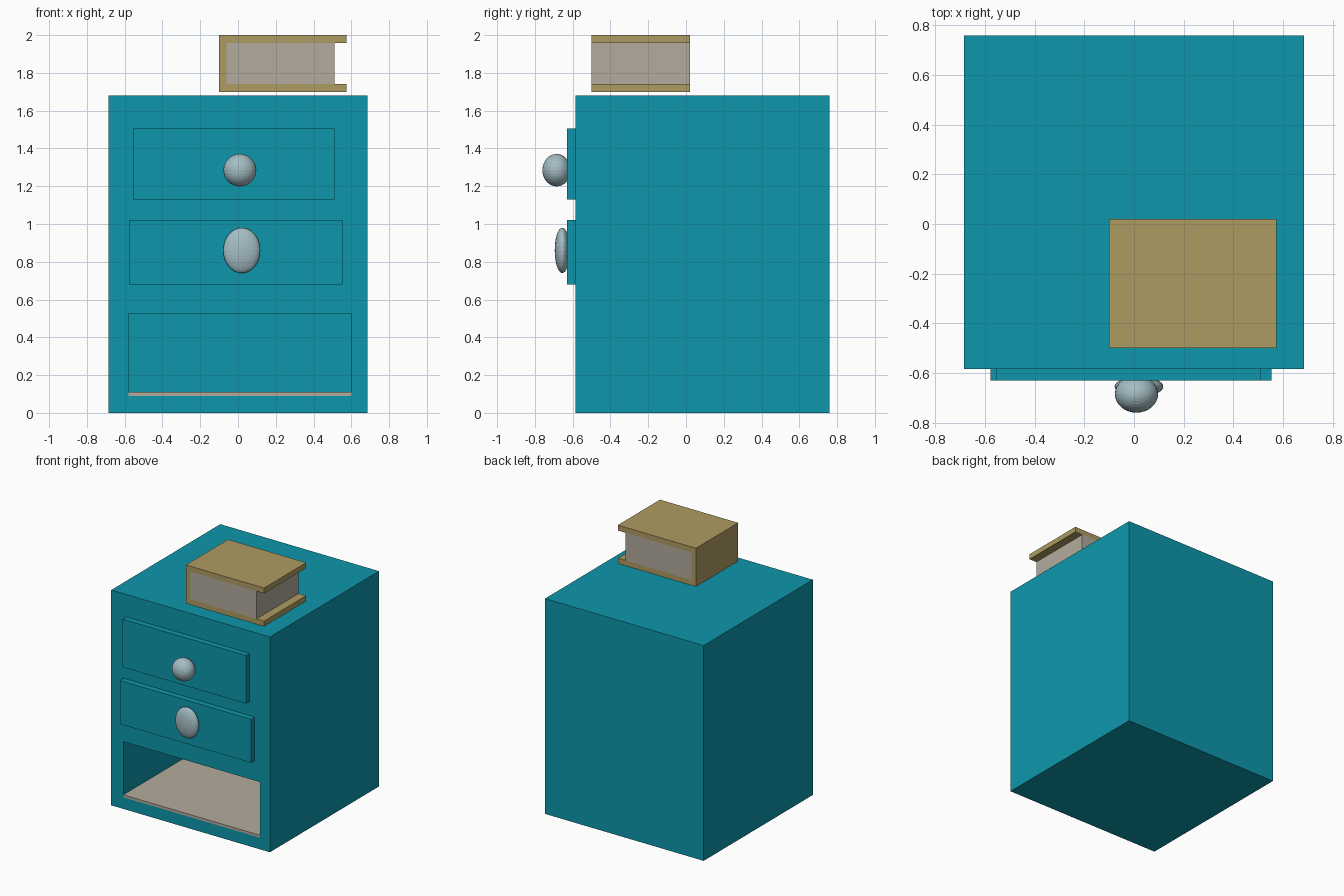
import bpy, bmesh
from mathutils import Matrix

if "Cube" in bpy.data.objects:
    bpy.data.objects.remove(bpy.data.objects["Cube"])


def material(name, rgb):
    mat = bpy.data.materials.new(name)
    mat.diffuse_color = (*rgb, 1)
    mat.use_nodes = True
    mat.node_tree.nodes["Principled BSDF"].inputs["Base Color"].default_value = mat.diffuse_color
    return mat


TEAL = material("teal_paint", (0.004, 0.31, 0.41))
STEEL = material("pale_blue_metal", (0.37, 0.51, 0.55))
TAN = material("tan_cover", (0.42, 0.33, 0.12))
PAPER = material("paper", (0.45, 0.41, 0.34))


def finish(name, bm, mat):
    bmesh.ops.recalc_face_normals(bm, faces=bm.faces[:])
    mesh = bpy.data.meshes.new(name)
    bm.to_mesh(mesh)
    bm.free()
    if mat:
        mesh.materials.append(mat)
    obj = bpy.data.objects.new(name, mesh)
    bpy.context.collection.objects.link(obj)
    return obj


def extrude_xz(name, profile, y0, y1, mat):
    """Solid from an x-z outline swept along y."""
    bm = bmesh.new()
    face = bm.faces.new([bm.verts.new((x, y0, z)) for x, z in profile])
    new = bmesh.ops.extrude_face_region(bm, geom=[face])["geom"]
    verts = [v for v in new if isinstance(v, bmesh.types.BMVert)]
    bmesh.ops.translate(bm, verts=verts, vec=(0, y1 - y0, 0))
    return finish(name, bm, mat)


def box(name, x0, x1, y0, y1, z0, z1, mat):
    return extrude_xz(name, [(x0, z0), (x1, z0), (x1, z1), (x0, z1)], y0, y1, mat)


def knob(name, centre, radii):
    bm = bmesh.new()
    bmesh.ops.create_uvsphere(bm, u_segments=32, v_segments=16, radius=1,
                              matrix=Matrix.LocRotScale(centre, None, radii))
    return finish(name, bm, STEEL)


# Cabinet body with an open compartment cut from the front
FRONT, BACK = -0.585, 0.76
body = box("cabinet_body", -0.685, 0.685, FRONT, BACK, 0, 1.68, TEAL)
cutter = box("compartment_cutter", -0.58, 0.60, FRONT - 0.1, 0.66, 0.09, 0.525, TEAL)
cut = body.modifiers.new("compartment", 'BOOLEAN')
cut.operation = 'DIFFERENCE'
cut.solver = 'EXACT'
cut.object = cutter
cutter.hide_render = True
cutter.hide_set(True)

# Compartment floor
box("compartment_shelf", -0.58, 0.60, FRONT, 0.66, 0.09, 0.11, PAPER)

# Drawer fronts and knobs
box("upper_drawer", -0.555, 0.51, -0.63, FRONT, 1.13, 1.505, TEAL)
box("lower_drawer", -0.578, 0.553, -0.63, FRONT, 0.68, 1.02, TEAL)
knob("upper_knob", (0.01, -0.685, 1.285), (0.087, 0.075, 0.086))
knob("lower_knob", (0.02, -0.655, 0.86), (0.098, 0.04, 0.12))

# Book: C-shaped cover around a page block
cover = [(-0.10, 1.70), (0.575, 1.70), (0.575, 1.742), (-0.06, 1.742),
         (-0.06, 1.958), (0.575, 1.958), (0.575, 2.0), (-0.10, 2.0)]
extrude_xz("book_cover", cover, -0.50, 0.02, TAN)
box("book_pages", -0.06, 0.51, -0.50, 0.02, 1.742, 1.958, PAPER)
